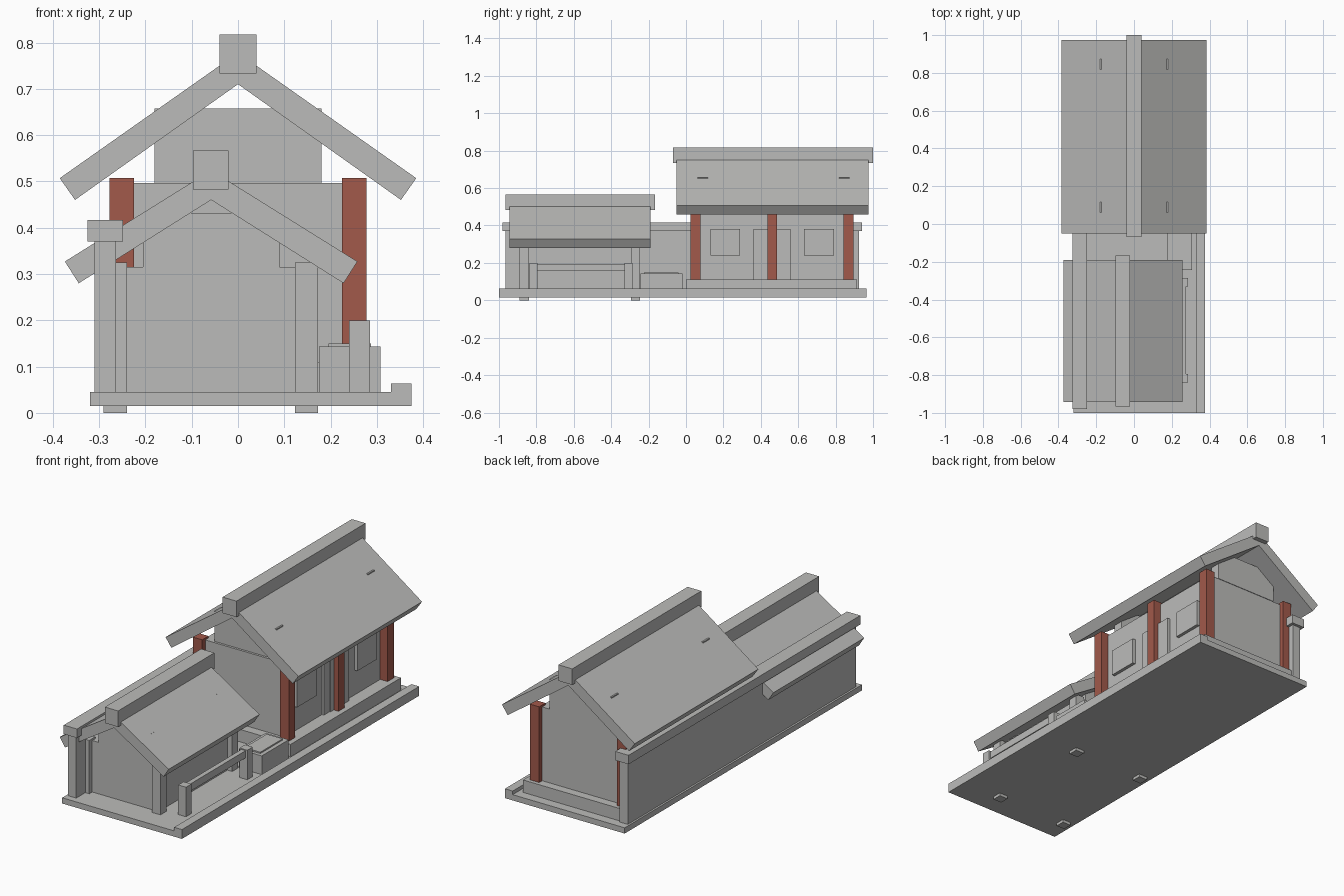
import bpy
import bmesh

old = bpy.data.objects.get("Cube")
if old:
    bpy.data.objects.remove(old, do_unlink=True)


def material(name, rgb):
    mat = bpy.data.materials.new(name)
    mat.use_nodes = True
    mat.diffuse_color = (*rgb, 1)
    mat.node_tree.nodes["Principled BSDF"].inputs["Base Color"].default_value = (*rgb, 1)
    return mat


STONE = material("stone grey", (0.5, 0.5, 0.49))
RED = material("red timber", (0.36, 0.1, 0.07))


def prism(name, profile, y, mat=STONE):
    """Extrude an x-z outline along y."""
    bm = bmesh.new()
    face = bm.faces.new([bm.verts.new((px, y[0], pz)) for px, pz in profile])
    grown = bmesh.ops.extrude_face_region(bm, geom=[face])["geom"]
    bmesh.ops.translate(bm, vec=(0, y[1] - y[0], 0),
                        verts=[g for g in grown if isinstance(g, bmesh.types.BMVert)])
    bmesh.ops.recalc_face_normals(bm, faces=bm.faces)
    mesh = bpy.data.meshes.new(name)
    bm.to_mesh(mesh)
    bm.free()
    mesh.materials.append(mat)
    obj = bpy.data.objects.new(name, mesh)
    bpy.context.collection.objects.link(obj)
    return obj


def box(name, x, y, z, mat=STONE):
    return prism(name, [(x[0], z[0]), (x[1], z[0]), (x[1], z[1]), (x[0], z[1])], y, mat)


def roof(name, cx, y, under, eave_low, eave_out, top):
    """Two sloping slabs meeting at the ridge; points are given from the centre line."""
    for side, s in (("left", 1), ("right", -1)):
        points = [(0, under), eave_low, eave_out, (0, top)]
        prism(f"{name}_{side}", [(cx + s * px, pz) for px, pz in points], y)


# Ground slab, kerb and boundary wall
FLOOR = 0.045
box("ground_slab", (-0.32, 0.375), (-1, 0.965), (0.015, FLOOR))
box("kerb", (0.33, 0.375), (-1, 0.965), (0.015, 0.064))
box("boundary_wall", (-0.31, -0.263), (-0.965, 0.925), (FLOOR, 0.37))
box("boundary_wall_cap", (-0.325, -0.248), (-0.98, 0.94), (0.37, 0.417))

# Main house body
PLINTH = 0.11
box("house_plinth", (-0.305, 0.305), (0, 0.915), (FLOOR, PLINTH))
box("house_walls", (-0.235, 0.235), (0.05, 0.87), (PLINTH, 0.497))
for name, y in (("front", 0.062), ("back", 0.818)):
    box(f"house_gable_{name}", (-0.18, 0.18), (y, y + 0.055), (0.497, 0.657))

# Pillars along both long sides
for side, x in (("left", 0.225), ("right", -0.278)):
    for name, y in (("front", 0.025), ("middle", 0.435), ("back", 0.843)):
        box(f"pillar_{side}_{name}", (x, x + 0.053), (y, y + 0.052), (PLINTH, 0.507), RED)

# Windows and door leaves
for name, y in (("front", 0.13), ("back", 0.63)):
    box(f"window_{name}", (0.23, 0.252), (y, y + 0.16), (0.24, 0.38))
box("door_leaf_front", (0.23, 0.246), (0.36, 0.51), (PLINTH, 0.38))
box("door_leaf_back", (0.23, 0.251), (0.41, 0.56), (PLINTH, 0.38))

# Main house roof
roof("house_roof", 0, (-0.05, 0.975), 0.71, (0.352, 0.46), (0.385, 0.507), 0.778)
box("house_ridge", (-0.04, 0.04), (-0.07, 1), (0.733, 0.817))

# Small front building
box("annex_walls", (-0.265, 0.145), (-0.865, -0.27), (FLOOR, 0.315))
for name, y in (("front", -0.865), ("back", -0.32)):
    box(f"annex_gable_{name}", (-0.205, 0.09), (y, y + 0.05), (0.315, 0.432))
for side, x in (("left", 0.123), ("right", -0.29)):
    for name, y in (("front", -0.89), ("back", -0.295)):
        box(f"annex_post_{side}_{name}", (x, x + 0.05), (y, y + 0.05), (0, 0.325))
roof("annex_roof", -0.058, (-0.943, -0.19), 0.46, (0.286, 0.28), (0.316, 0.327), 0.524)
box("annex_ridge", (-0.097, -0.02), (-0.965, -0.167), (0.483, 0.567))

# Yard railing
for name, y in (("front", -0.838), ("back", -0.33)):
    box(f"railing_post_{name}", (0.24, 0.285), (y, y + 0.045), (FLOOR, 0.2))
box("railing_bar", (0.25, 0.275), (-0.8, -0.325), (0.157, 0.195))

# Storage chest with lid
box("chest", (0.175, 0.308), (-0.243, -0.02), (FLOOR, 0.143))
box("chest_lid", (0.195, 0.287), (-0.225, -0.04), (0.143, 0.15))
